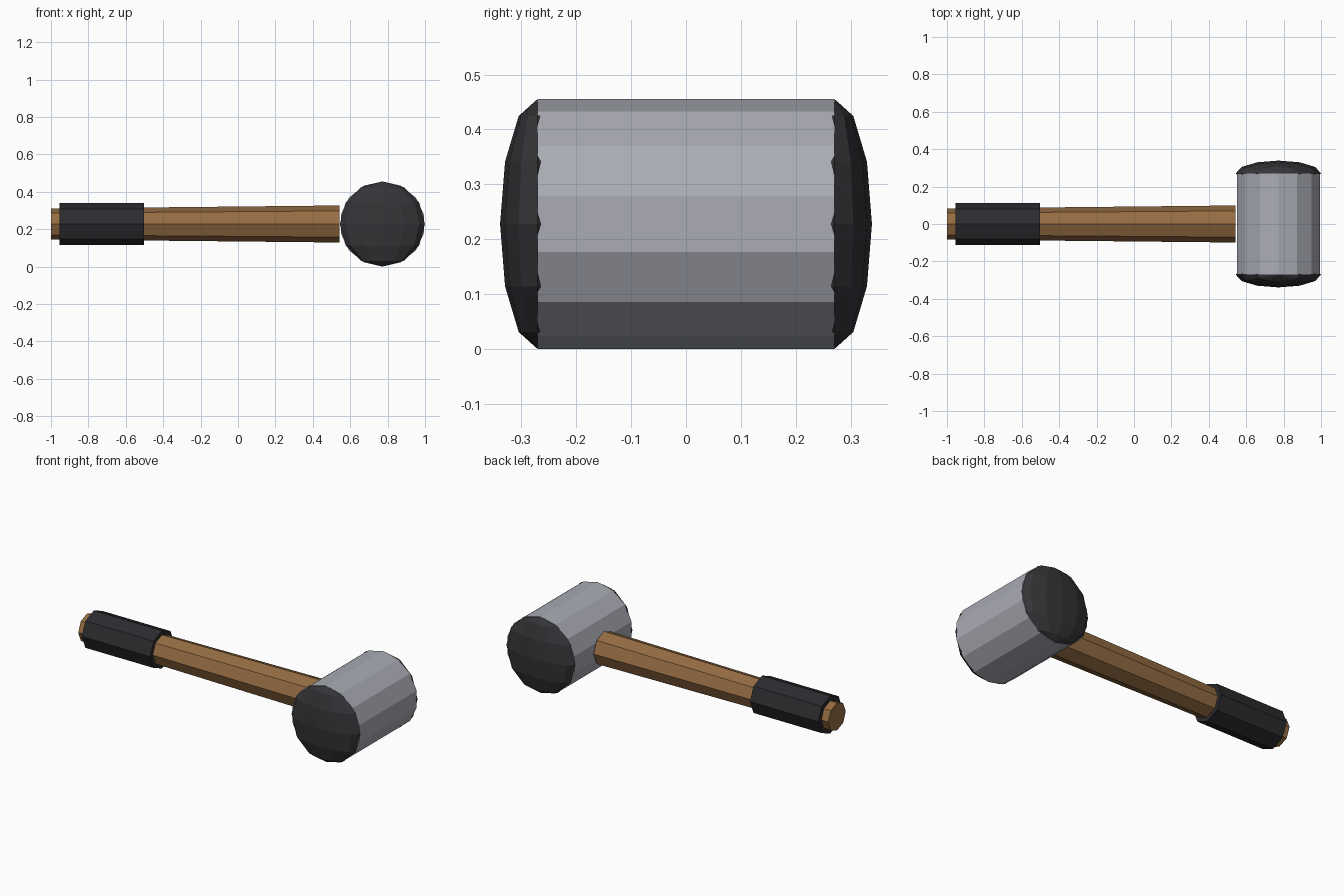
import bpy
from math import radians

if "Cube" in bpy.data.objects:
    bpy.data.objects.remove(bpy.data.objects["Cube"])

AXIS_Z = 0.2275   # height of the shared centre line
HEAD_X = 0.772
HEAD_R = 0.2275


def material(name, rgb):
    m = bpy.data.materials.new(name)
    m.diffuse_color = (*rgb, 1)
    m.use_nodes = True
    m.node_tree.nodes["Principled BSDF"].inputs["Base Color"].default_value = m.diffuse_color
    return m


wood = material("wood", (0.30, 0.15, 0.055))
rubber = material("rubber", (0.025, 0.025, 0.03))
cap_rubber = material("cap_rubber", (0.035, 0.035, 0.04))
metal = material("metal", (0.40, 0.41, 0.46))


def finish(name, mat):
    ob = bpy.context.object
    ob.name = name
    ob.data.materials.append(mat)
    return ob


def rod(name, x0, x1, r0, r1, mat):
    """Eight-sided tapered rod along x."""
    bpy.ops.mesh.primitive_cone_add(
        vertices=8, radius1=r0, radius2=r1, depth=x1 - x0,
        location=((x0 + x1) / 2, 0, AXIS_Z), rotation=(0, radians(90), 0))
    return finish(name, mat)


# Wooden handle and its rubber grip
rod("handle", -1.0, 0.543, 0.083, 0.099, wood)
rod("grip", -0.955, -0.503, 0.113, 0.113, rubber)

# Mallet head: fourteen-sided drum along y
bpy.ops.mesh.primitive_cylinder_add(
    vertices=14, radius=HEAD_R, depth=0.542,
    location=(HEAD_X, 0, AXIS_Z), rotation=(radians(90), 0, 0))
finish("head", metal)

# Domed striking faces: flattened low-poly spheres
for name, side in (("front_cap", -1), ("back_cap", 1)):
    bpy.ops.mesh.primitive_uv_sphere_add(
        segments=12, ring_count=6, radius=1,
        location=(HEAD_X, side * 0.271, AXIS_Z))
    cap = finish(name, cap_rubber)
    cap.scale = (HEAD_R, 0.068, HEAD_R)
